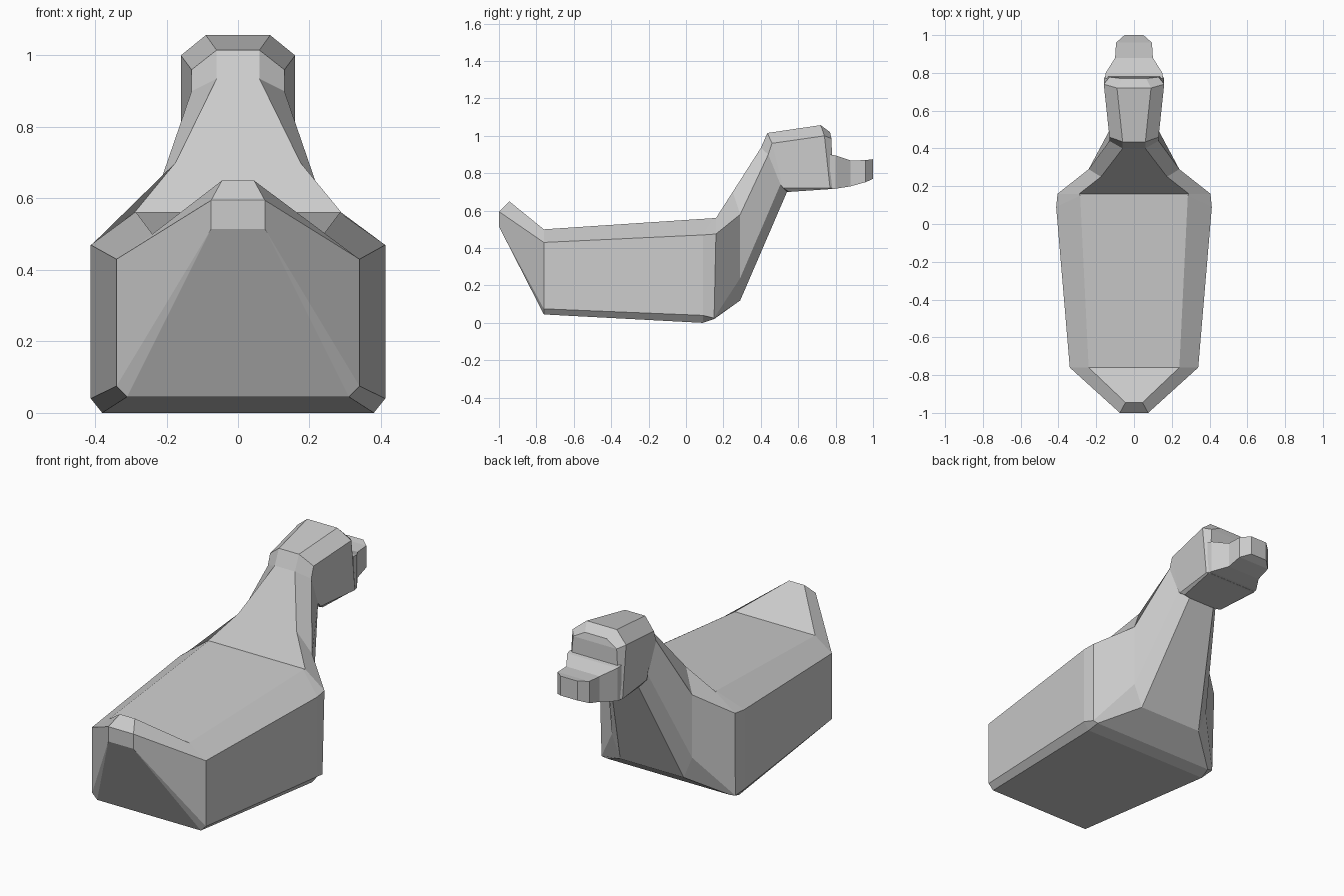
import bpy, bmesh


def loft(name, rings, cap_start=True, cap_end=True):
    """Skin half cross-sections (listed top to bottom), mirrored across x = 0."""
    bm = bmesh.new()
    loops = []
    for half in rings:
        full = list(half) + [(-x, y, z) for x, y, z in reversed(half)]
        loops.append([bm.verts.new(p) for p in full])
    n = len(loops[0])
    for a, b in zip(loops, loops[1:]):
        for i in range(n):
            j = (i + 1) % n
            bm.faces.new((a[i], a[j], b[j], b[i]))
    # End caps are horizontal strips, so they may bend
    for loop, wanted in ((loops[0], cap_start), (loops[-1], cap_end)):
        if wanted:
            for i in range(n // 2 - 1):
                bm.faces.new((loop[i], loop[i + 1], loop[n - 2 - i], loop[n - 1 - i]))
    bmesh.ops.remove_doubles(bm, verts=bm.verts, dist=0.0005)
    bmesh.ops.recalc_face_normals(bm, faces=bm.faces)
    mesh = bpy.data.meshes.new(name)
    bm.to_mesh(mesh)
    bm.free()
    obj = bpy.data.objects.new(name, mesh)
    bpy.context.collection.objects.link(obj)
    return obj


# Section shared by the neck and the head
nape = [(0.06, 0.40, 0.935), (0.13, 0.44, 0.90), (0.125, 0.505, 0.74), (0.08, 0.54, 0.70)]

# Body: tail tip, rump, shoulders, chest, neck
loft("body_and_neck", [
    [(0.045, -0.945, 0.65), (0.075, -1, 0.595), (0.075, -1, 0.515), (0.075, -1, 0.515)],
    [(0.24, -0.76, 0.50), (0.34, -0.76, 0.43), (0.34, -0.76, 0.075), (0.31, -0.76, 0.045)],
    [(0.285, 0.15, 0.56), (0.412, 0.09, 0.47), (0.412, 0.09, 0.04), (0.38, 0.09, 0.0)],
    [(0.29, 0.16, 0.56), (0.405, 0.16, 0.475), (0.40, 0.15, 0.025), (0.37, 0.15, 0.02)],
    [(0.175, 0.25, 0.70), (0.24, 0.29, 0.58), (0.24, 0.29, 0.24), (0.19, 0.29, 0.12)],
    nape,
], cap_end=False)

# Head: back, brow, face
loft("head", [
    nape,
    [(0.06, 0.435, 1.015), (0.13, 0.46, 0.96), (0.13, 0.52, 0.72), (0.12, 0.55, 0.70)],
    [(0.09, 0.72, 1.057), (0.16, 0.74, 1.0), (0.16, 0.77, 0.72), (0.15, 0.77, 0.715)],
    [(0.065, 0.77, 1.02), (0.13, 0.778, 0.985), (0.15, 0.785, 0.72), (0.14, 0.785, 0.715)],
], cap_start=False)

# Bill: rectangular sections given as (y, half width, bottom, top)
bill = [(0.77, 0.153, 0.715, 0.90), (0.80, 0.15, 0.717, 0.895),
        (0.88, 0.10, 0.73, 0.868), (0.96, 0.095, 0.752, 0.87), (1.0, 0.05, 0.77, 0.875)]
loft("bill", [[(w, y, top), (w, y, low)] for y, w, low, top in bill])
